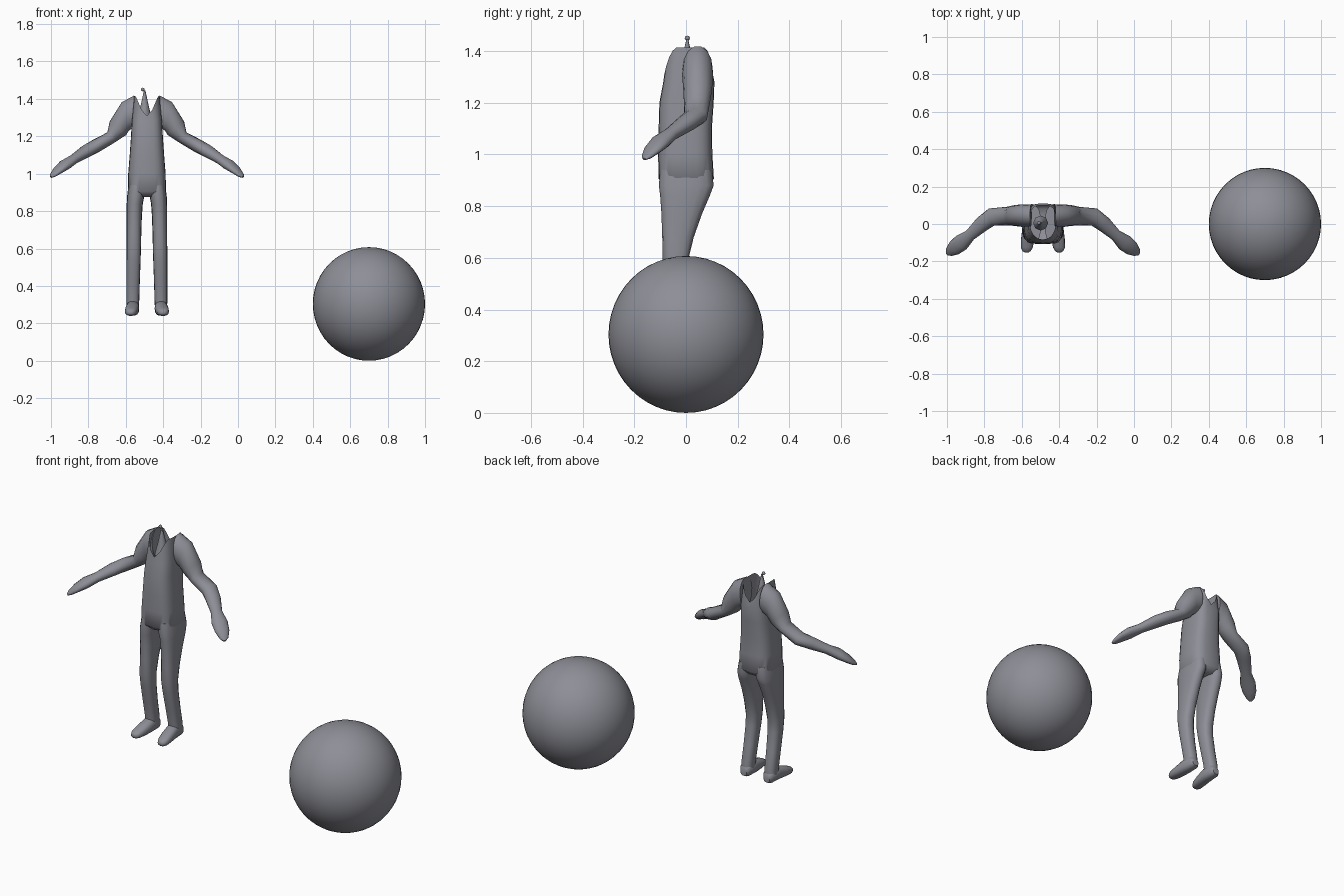
import bpy, bmesh, math
from mathutils import Vector

if "Cube" in bpy.data.objects:
    bpy.data.objects.remove(bpy.data.objects["Cube"])

CX = -0.487  # centre line of the figure

grey = bpy.data.materials.new("plain grey")
grey.diffuse_color = (0.27, 0.275, 0.31, 1)
grey.use_nodes = True
grey.node_tree.nodes["Principled BSDF"].inputs["Base Color"].default_value = grey.diffuse_color


def finish(name, bm, angle=50):
    bmesh.ops.recalc_face_normals(bm, faces=bm.faces[:])
    me = bpy.data.meshes.new(name)
    bm.to_mesh(me)
    bm.free()
    ob = bpy.data.objects.new(name, me)
    bpy.context.collection.objects.link(ob)
    me.materials.append(grey)
    bpy.ops.object.select_all(action='DESELECT')
    ob.select_set(True)
    bpy.context.view_layer.objects.active = ob
    bpy.ops.object.shade_smooth_by_angle(angle=math.radians(angle))
    return ob


def ring(c, u, v, n=16, power=1.0):
    """Closed section around c; power below 1 makes it boxier."""
    pts = []
    for i in range(n):
        a = math.tau * i / n
        s, t = math.cos(a), math.sin(a)
        s = math.copysign(abs(s) ** power, s)
        t = math.copysign(abs(t) ** power, t)
        pts.append(Vector(c) + Vector(u) * s + Vector(v) * t)
    return pts


def loft(name, rings, cap_start=True, cap_end=True, angle=50):
    bm = bmesh.new()
    rows = [[bm.verts.new(p) for p in r] for r in rings]
    n = len(rows[0])
    for a, b in zip(rows, rows[1:]):
        for i in range(n):
            j = (i + 1) % n
            bm.faces.new((a[i], a[j], b[j], b[i]))
    if cap_start:
        bm.faces.new(rows[0])
    if cap_end:
        bm.faces.new(rows[-1])
    return finish(name, bm, angle)


# Torso: boxy sections, open at the neck with a V at front and back
torso = []
for z, hx, yf, yb in [(0.875, 0.07, -0.07, 0.08), (0.905, 0.102, -0.106, 0.108),
                      (1.0, 0.1, -0.108, 0.102), (1.1, 0.092, -0.106, 0.1),
                      (1.2, 0.085, -0.103, 0.107), (1.28, 0.081, -0.088, 0.11)]:
    torso.append(ring((CX, (yf + yb) / 2, z), (hx, 0, 0), (0, (yb - yf) / 2, 0), 24, 0.65))
collar = ring((CX, 0.017, 1.42), (0.068, 0, 0), (0, 0.083, 0), 24, 0.65)
for p in collar:
    k = min(max((abs(p.x - CX) - 0.015) / 0.045, 0), 1)
    p.z = 1.31 + 0.105 * k
    if p.y < 0:
        p.y -= 0.018 * (1 - k)
torso.append(collar)
loft("torso", torso, cap_end=False)

# Neck peg: slim cone with a small ball
loft("neck_peg", [ring((CX - 0.012, 0.005, z), (r, 0, 0), (0, r, 0), 8)
                  for z, r in [(1.29, 0.04), (1.37, 0.02), (1.445, 0.004)]])
bm = bmesh.new()
bmesh.ops.create_uvsphere(bm, u_segments=10, v_segments=6, radius=0.01)
bmesh.ops.translate(bm, verts=bm.verts, vec=(CX - 0.022, 0.005, 1.45))
finish("peg_ball", bm)

# Arm stations: x offset, y, z, half width, half thickness, slope weight
ARM = [(0.064, 0.045, 1.335, 0.058, 0.085, 0.1),
       (0.115, 0.045, 1.307, 0.06, 0.08, 0.25),
       (0.155, 0.045, 1.243, 0.055, 0.058, 0.8),
       (0.19, 0.042, 1.195, 0.05, 0.034, 1),
       (0.275, 0.037, 1.147, 0.048, 0.036, 1),
       (0.325, 0.0, 1.12, 0.042, 0.034, 1),
       (0.39, -0.06, 1.078, 0.031, 0.026, 1),
       (0.437, -0.1, 1.048, 0.045, 0.028, 1),
       (0.475, -0.13, 1.018, 0.04, 0.02, 1),
       (0.502, -0.152, 0.992, 0.024, 0.012, 1),
       (0.512, -0.162, 0.982, 0.008, 0.005, 1)]

# Leg stations: z, inner x, outer x, front y, back y
LEG = [(0.94, 0.01, 0.098, -0.1, 0.1), (0.88, 0.014, 0.106, -0.105, 0.107),
       (0.84, 0.022, 0.108, -0.1, 0.092), (0.77, 0.027, 0.108, -0.095, 0.062),
       (0.68, 0.03, 0.108, -0.092, 0.03), (0.59, 0.032, 0.109, -0.09, 0.008),
       (0.53, 0.034, 0.109, -0.08, 0.008), (0.42, 0.038, 0.109, -0.056, 0.025),
       (0.32, 0.041, 0.109, -0.035, 0.045), (0.27, 0.043, 0.108, -0.032, 0.047)]

# Foot stations: y, centre x, half width, bottom z, top z
FOOT = [(0.052, 0.075, 0.02, 0.25, 0.29), (0.035, 0.075, 0.033, 0.242, 0.315),
        (-0.03, 0.076, 0.035, 0.24, 0.318), (-0.08, 0.081, 0.036, 0.24, 0.3),
        (-0.125, 0.086, 0.032, 0.24, 0.284), (-0.145, 0.087, 0.022, 0.243, 0.274),
        (-0.152, 0.087, 0.01, 0.25, 0.265)]

for label, s in (("left", 1), ("right", -1)):
    # Arm and hand
    rings = []
    for i, (x, y, z, w, h, k) in enumerate(ARM):
        a, b = ARM[max(i - 1, 0)], ARM[min(i + 1, len(ARM) - 1)]
        t = Vector((b[0] - a[0], b[1] - a[1], (b[2] - a[2]) * k)).normalized()
        side = Vector((0, 0, 1)).cross(t).normalized()
        up = t.cross(side)
        pts = ring((x, y, z), side * w, up * h, 14)
        rings.append([Vector((CX + s * p.x, p.y, p.z)) for p in pts])
    loft(label + "_arm", rings)

    # Leg
    loft(label + "_leg", [ring((CX + s * (xi + xo) / 2, (yf + yb) / 2, z),
                               ((xo - xi) / 2, 0, 0), (0, (yb - yf) / 2, 0), 16, 0.8)
                          for z, xi, xo, yf, yb in LEG])

    # Foot
    loft(label + "_foot", [ring((CX + s * x, y, (zb + zt) / 2), (w, 0, 0),
                                (0, 0, (zt - zb) / 2), 14, 0.8)
                           for y, x, w, zb, zt in FOOT])

# Ball
bm = bmesh.new()
bmesh.ops.create_uvsphere(bm, u_segments=48, v_segments=24, radius=0.3)
bmesh.ops.scale(bm, verts=bm.verts, vec=(1, 1, 1.012))
bmesh.ops.translate(bm, verts=bm.verts, vec=(0.7, 0, 0.3036))
finish("ball", bm)
